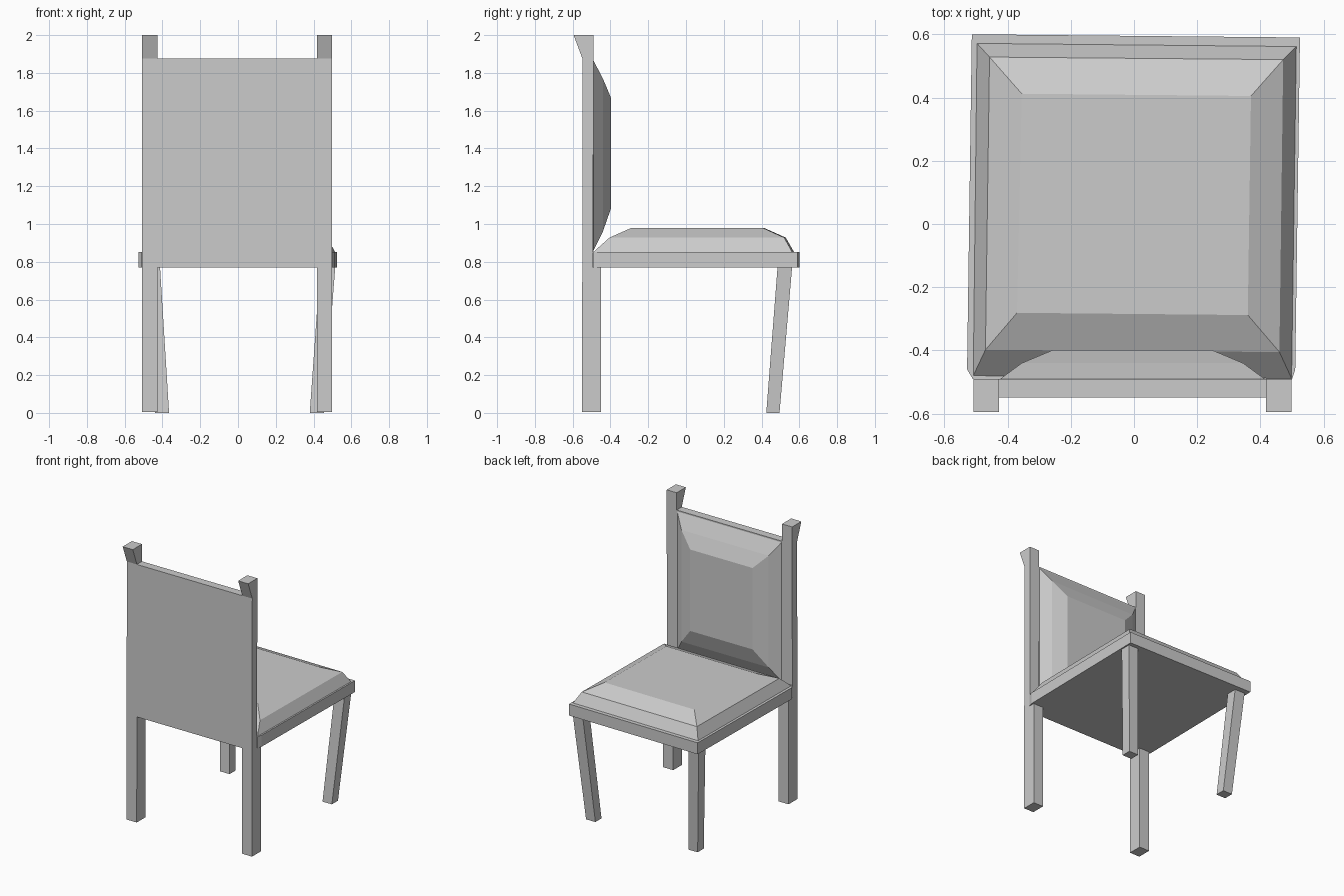
import bpy

if "Cube" in bpy.data.objects:
    bpy.data.objects.remove(bpy.data.objects["Cube"])


def loft(name, loops):
    """Closed solid through a list of equal-length vertex loops."""
    n = len(loops[0])
    verts = [v for loop in loops for v in loop]
    faces = [tuple(range(n)), tuple(range(len(verts) - n, len(verts)))]
    for i in range(len(loops) - 1):
        for j in range(n):
            k = (j + 1) % n
            faces.append((i * n + j, i * n + k, (i + 1) * n + k, (i + 1) * n + j))
    mesh = bpy.data.meshes.new(name)
    mesh.from_pydata(verts, [], faces)
    obj = bpy.data.objects.new(name, mesh)
    bpy.context.collection.objects.link(obj)
    # consistent outward normals
    bpy.context.view_layer.objects.active = obj
    bpy.ops.object.mode_set(mode='EDIT')
    bpy.ops.mesh.select_all(action='SELECT')
    bpy.ops.mesh.normals_make_consistent(inside=False)
    bpy.ops.object.mode_set(mode='OBJECT')
    return obj


def flat(z, pts):
    return [(x, y, z) for x, y in pts]


def rect_xy(z, x0, x1, y0, y1):
    return flat(z, [(x0, y0), (x1, y0), (x1, y1), (x0, y1)])


def rect_xz(y, x0, x1, z0, z1):
    return [(x0, y, z0), (x1, y, z0), (x1, y, z1), (x0, y, z1)]


# Seat slab, slightly skewed, narrowing at the back posts
slab = [(-0.51, -0.49), (0.50, -0.49), (0.51, -0.46), (0.525, 0.59), (-0.513, 0.60), (-0.528, -0.46)]
loft("seat_frame", [flat(0.77, slab), flat(0.853, slab)])

# Seat cushion with two bevel steps
loft("seat_cushion", [
    flat(0.85, [(-0.51, -0.483), (0.50, -0.492), (0.515, 0.563), (-0.498, 0.573)]),
    flat(0.928, [(-0.47, -0.398), (0.46, -0.405), (0.472, 0.52), (-0.457, 0.528)]),
    flat(0.98, [(-0.37, -0.281), (0.36, -0.288), (0.37, 0.405), (-0.355, 0.412)]),
])

# Back posts: leg, upright and flared tip in one side profile
profile = [(-0.55, 0.005), (-0.45, 0.005), (-0.45, 0.77), (-0.492, 0.77),
           (-0.49, 2.0), (-0.595, 2.0), (-0.548, 1.875)]
for side, x0, x1 in (("left", -0.508, -0.427), ("right", 0.418, 0.498)):
    loft(f"back_post_{side}", [[(x, y, z) for y, z in profile] for x in (x0, x1)])

# Backrest panel between the posts
loft("backrest_panel", [rect_xz(-0.549, -0.43, 0.42, 0.77, 1.875),
                        rect_xz(-0.49, -0.43, 0.42, 0.77, 1.875)])

# Backrest cushion with two bevel steps
loft("backrest_cushion", [rect_xz(-0.495, -0.43, 0.42, 0.85, 1.875),
                          rect_xz(-0.44, -0.355, 0.345, 0.96, 1.77),
                          rect_xz(-0.398, -0.255, 0.245, 1.08, 1.67)])

# Slanted front legs
for side, b0, b1, t0, t1 in (("left", -0.44, -0.365, -0.495, -0.413),
                             ("right", 0.38, 0.455, 0.435, 0.515)):
    loft(f"front_leg_{side}", [rect_xy(0.0, b0, b1, 0.425, 0.495),
                               rect_xy(0.775, t0, t1, 0.485, 0.562)])
